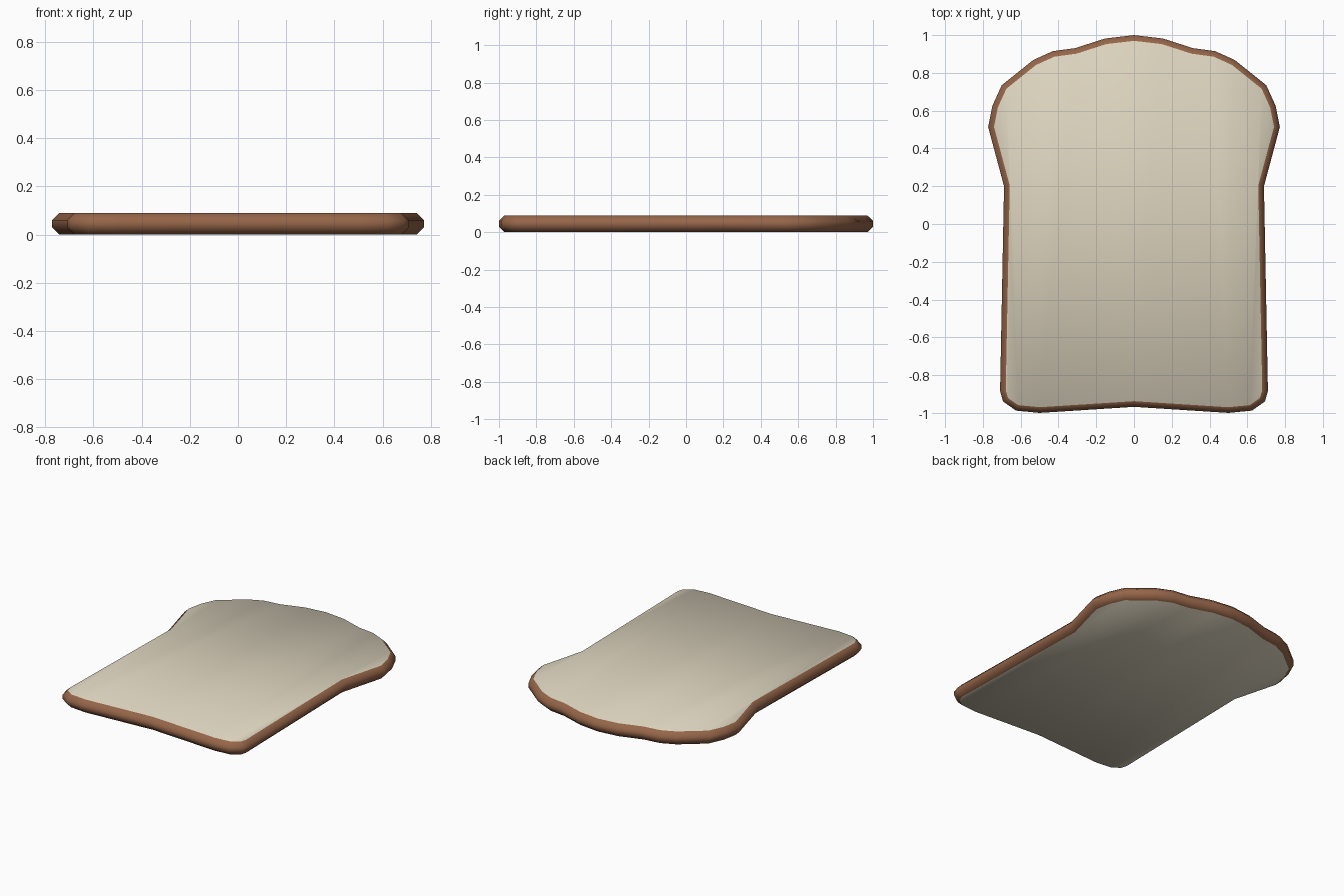
import bpy, bmesh
from mathutils import Vector

if "Cube" in bpy.data.objects:
    bpy.data.objects.remove(bpy.data.objects["Cube"])


def material(name, rgb):
    m = bpy.data.materials.new(name)
    m.diffuse_color = (*rgb, 1)
    m.use_nodes = True
    m.node_tree.nodes["Principled BSDF"].inputs["Base Color"].default_value = m.diffuse_color
    return m


# Right half of the slice outline, from top centre down to bottom centre
half = [(0, 1.0), (.153, .982), (.312, .931), (.43, .915), (.534, .868),
        (.70, .735), (.75, .625), (.772, .513), (.688, .20), (.709, -.884),
        (.693, -.94), (.624, -.988), (.5, -1.0), (0, -.968)]
n = len(half)
outline = [Vector(p) for p in half] + [Vector((-x, y)) for x, y in half[-2:0:-1]]
count = len(outline)


def inset(i, d):
    # mitred inward offset of an outline point (outline runs clockwise)
    a, p, b = outline[i - 1], outline[i], outline[(i + 1) % count]
    e, f = (p - a).normalized(), (b - p).normalized()
    n1, n2 = Vector((e.y, -e.x)), Vector((f.y, -f.x))
    return p + (n1 + n2) * d / (1 + n1.dot(n2))


bm = bmesh.new()

# Crust: rounded rim made of four stacked outlines
rings = []
for z, d in ((0, .03), (.03, 0), (.06, 0), (.09, .03)):
    rings.append([bm.verts.new((*inset(i, d), z)) for i in range(count)])
for lo, hi in zip(rings, rings[1:]):
    for i in range(count):
        j = (i + 1) % count
        bm.faces.new((lo[i], lo[j], hi[j], hi[i]))

# Crumb: top and bottom faces divided into lengthwise panels, mirrored
panels = [[0, 1, 2, 12, 13], [2, 3, 4, 11, 12], list(range(4, 12))]
for ring in (rings[0], rings[-1]):
    for panel in panels:
        for idx in (panel, [(-i) % count for i in panel]):
            bm.faces.new([ring[i] for i in idx]).material_index = 1

bmesh.ops.recalc_face_normals(bm, faces=bm.faces)
for f in bm.faces:
    f.smooth = True

mesh = bpy.data.meshes.new("bread_slice")
bm.to_mesh(mesh)
bm.free()
mesh.materials.append(material("crust brown", (.30, .13, .066)))
mesh.materials.append(material("crumb cream", (.71, .65, .51)))
bpy.context.collection.objects.link(bpy.data.objects.new("bread_slice", mesh))
